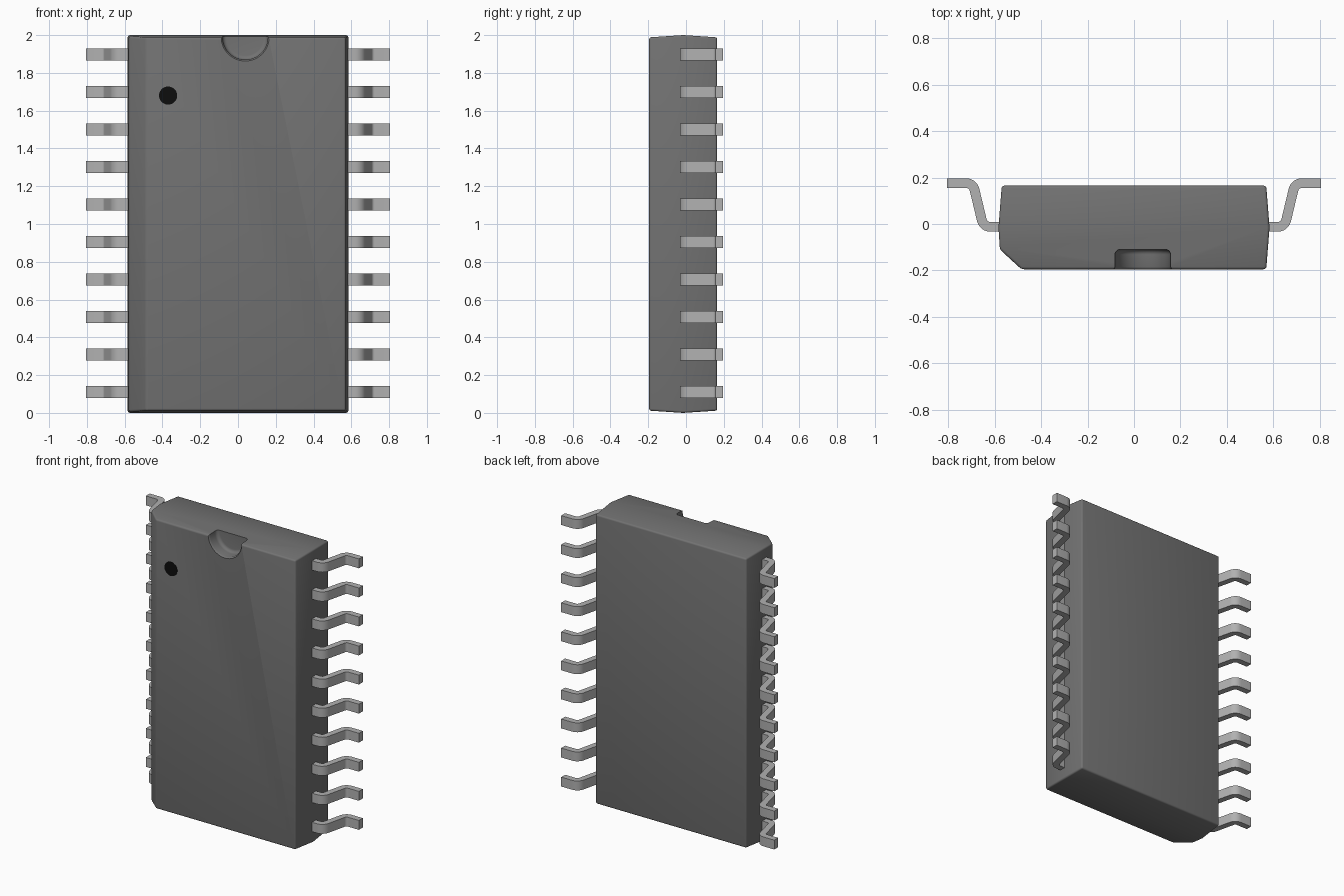
import bpy, bmesh, math
from mathutils import Vector

if "Cube" in bpy.data.objects:
    bpy.data.objects.remove(bpy.data.objects["Cube"])


def make_mat(name, g):
    m = bpy.data.materials.new(name)
    m.diffuse_color = (g, g, g, 1)
    m.use_nodes = True
    m.node_tree.nodes["Principled BSDF"].inputs["Base Color"].default_value = m.diffuse_color
    return m


def make_obj(name, bm, mat=None):
    bmesh.ops.recalc_face_normals(bm, faces=bm.faces)
    me = bpy.data.meshes.new(name)
    bm.to_mesh(me)
    bm.free()
    ob = bpy.data.objects.new(name, me)
    bpy.context.collection.objects.link(ob)
    if mat:
        me.materials.append(mat)
    return ob


def activate(ob):
    bpy.ops.object.select_all(action='DESELECT')
    ob.select_set(True)
    bpy.context.view_layer.objects.active = ob


def smooth(ob):
    activate(ob)
    bpy.ops.object.shade_smooth_by_angle(angle=math.radians(30))


dark, metal, black = make_mat("dark_grey", 0.17), make_mat("light_grey", 0.44), make_mat("black", 0.004)
FRONT, BACK, MID = -0.195, 0.165, -0.015

# Body: tapered from the parting line, left front edge chamfered
outline = [(0.584, MID), (0.57, BACK), (-0.57, BACK), (-0.584, MID),
           (-0.578, -0.11), (-0.485, FRONT), (0.57, FRONT)]
bm = bmesh.new()
inset = lambda y: 0.012 * abs(y - MID) / 0.18
low = [bm.verts.new((x, y, inset(y))) for x, y in outline]
top = [bm.verts.new((x, y, 2 - inset(y))) for x, y in outline]
n = len(outline)
for i in range(n):
    j = (i + 1) % n
    bm.faces.new((low[i], low[j], top[j], top[i]))
for r in (low, top):
    bm.faces.new(r[:4])
    bm.faces.new([r[3], r[4], r[5], r[6], r[0]])
bmesh.ops.recalc_face_normals(bm, faces=bm.faces)
sharp = [e for e in bm.edges if e.calc_face_angle(0) > math.radians(25)]
bmesh.ops.bevel(bm, geom=sharp, offset=0.011, offset_type='OFFSET', segments=3,
                profile=0.5, affect='EDGES')
body = make_obj("body", bm, dark)

# Notch cutter: round pocket with filleted floor and eased rim
prof = [(0, -0.11)]
for k in range(6):
    a = math.radians(90 - 18 * k)
    prof.append((0.098 + 0.022 * math.cos(a), -0.132 + 0.022 * math.sin(a)))
prof += [(0.12, -0.185), (0.1225, -0.191), (0.128, FRONT - 0.0005), (0.128, -0.25), (0, -0.25)]
bm = bmesh.new()
pv = [bm.verts.new((0.038 + r, y, 1.99)) for r, y in prof]
pe = [bm.edges.new(p) for p in zip(pv, pv[1:])]
bmesh.ops.spin(bm, geom=pv + pe, cent=(0.038, 0, 1.99), axis=(0, 1, 0),
               angle=2 * math.pi, steps=48)
bmesh.ops.remove_doubles(bm, verts=bm.verts, dist=1e-5)
cutter = make_obj("notch_cutter", bm, dark)
cutter.hide_render = True
mod = body.modifiers.new("notch", 'BOOLEAN')
mod.operation, mod.solver, mod.object = 'DIFFERENCE', 'EXACT', cutter
activate(body)
bpy.ops.object.modifier_apply(modifier=mod.name)
bpy.data.objects.remove(cutter)
smooth(body)

# Pin one dot
bm = bmesh.new()
bmesh.ops.create_cone(bm, cap_ends=True, segments=40, radius1=0.048, radius2=0.048, depth=0.006)
dot = make_obj("pin_one_dot", bm, black)
dot.location = (-0.37, FRONT + 0.001, 1.68)
dot.rotation_euler.x = math.pi / 2
smooth(dot)

# Leads: gull-wing centre line with rounded bends, given thickness and width
p = [Vector(c) for c in ((0.56, -0.012), (0.649, -0.012), (0.694, 0.176), (0.805, 0.176))]
R, T, W = 0.037, 0.042, 0.032
path = [(p[0], 0.0)]
theta = math.atan2(p[2].y - p[1].y, p[2].x - p[1].x)
for corner, a0, a1 in ((p[1], 0, theta), (p[2], theta, 0)):
    s = 1 if a1 > a0 else -1
    d = Vector((math.cos(a0), math.sin(a0)))
    start = corner - d * R * math.tan(theta / 2)
    centre = start + Vector((-d.y, d.x)) * R * s
    for k in range(7):
        a = a0 + (a1 - a0) * k / 6
        path.append((centre - Vector((-math.sin(a), math.cos(a))) * R * s, a))
path.append((p[3], 0.0))
bm = bmesh.new()
rings = []
for c, a in path:
    nrm = Vector((-math.sin(a), math.cos(a))) * T / 2
    u, v = c + nrm, c - nrm
    rings.append([bm.verts.new((q.x, q.y, z)) for q, z in
                  ((u, 0.11 - W), (u, 0.11 + W), (v, 0.11 + W), (v, 0.11 - W))])
for r, s in zip(rings, rings[1:]):
    for i in range(4):
        bm.faces.new((r[i], r[(i + 1) % 4], s[(i + 1) % 4], s[i]))
bm.faces.new(rings[0])
bm.faces.new(rings[-1])
leads = make_obj("leads", bm, metal)
smooth(leads)
arr = leads.modifiers.new("row", 'ARRAY')
arr.count = 10
arr.use_relative_offset = False
arr.use_constant_offset = True
arr.constant_offset_displace = (0, 0, 0.1985)
leads.modifiers.new("both_sides", 'MIRROR').use_axis[0] = True
